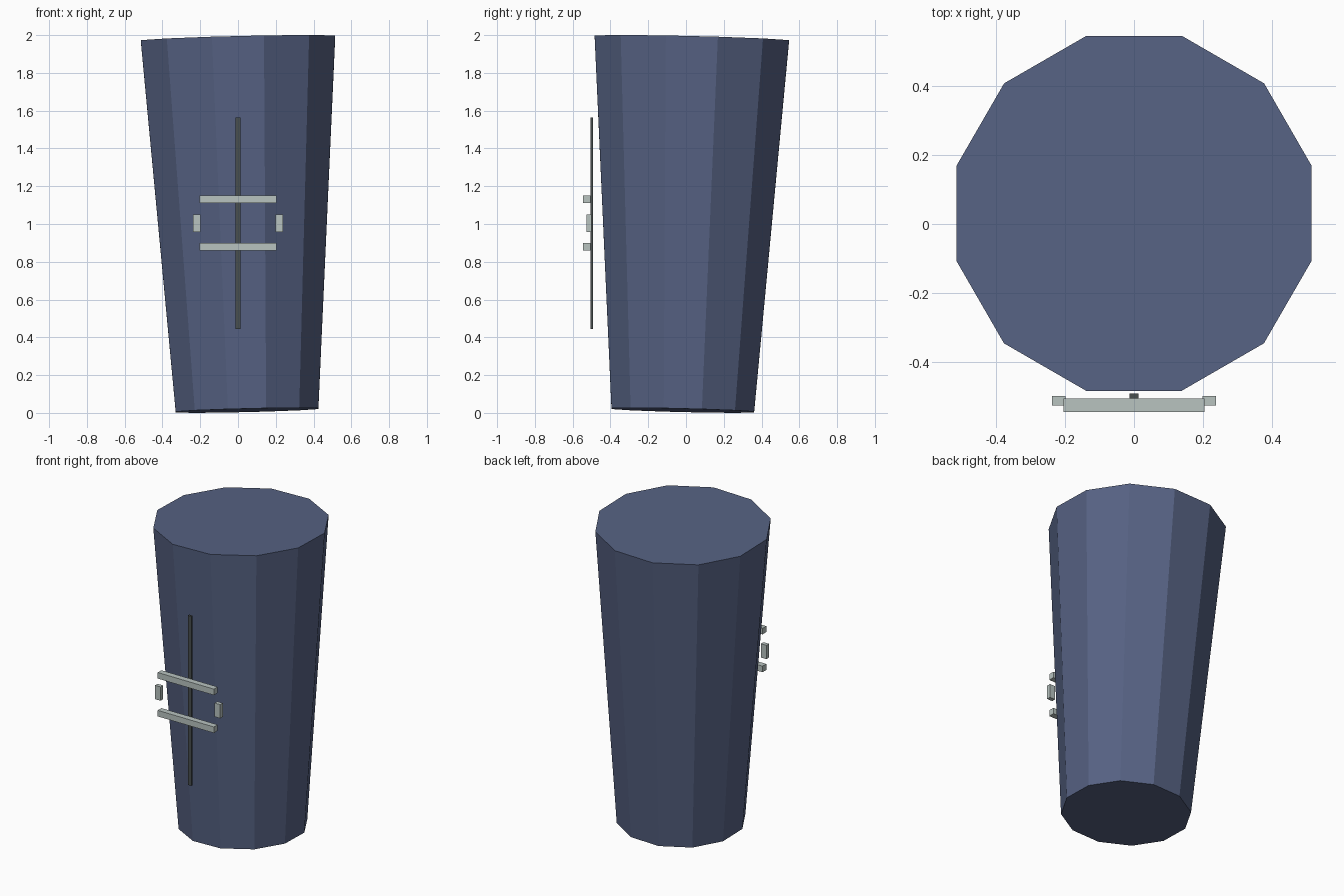
import bpy, math

if "Cube" in bpy.data.objects:
    bpy.data.objects.remove(bpy.data.objects["Cube"])


def material(name, srgb):
    m = bpy.data.materials.new(name)
    lin = [((c / 255 + 0.055) / 1.055) ** 2.4 for c in srgb]
    m.diffuse_color = (*lin, 1)
    m.use_nodes = True
    m.node_tree.nodes["Principled BSDF"].inputs["Base Color"].default_value = m.diffuse_color
    return m


blue = material("slate blue", (86, 98, 131))
grey = material("pale grey", (184, 195, 192))
dark = material("dark grey", (72, 78, 79))


def box(name, lo, hi, mat):
    bpy.ops.mesh.primitive_cube_add(size=1, location=[(a + b) / 2 for a, b in zip(lo, hi)])
    o = bpy.context.object
    o.name = name
    o.scale = [b - a for a, b in zip(lo, hi)]
    o.data.materials.append(mat)
    return o


# Tapered twelve-sided body, leaning slightly
tilt = 0.0243
bpy.ops.mesh.primitive_cone_add(
    vertices=12, radius1=0.391, radius2=0.533, depth=1.97,
    location=(0.024, 0.007, 0.998), rotation=(-tilt, -tilt, 0))
body = bpy.context.object
body.name = "body"
body.data.materials.append(blue)
# Turn the ring so that flat sides face the axes
if min(abs(v.co.x) for v in body.data.vertices) < 0.01:
    for v in body.data.vertices:
        c, s = math.cos(math.pi / 12), math.sin(math.pi / 12)
        x, y = v.co.x, v.co.y
        v.co.x, v.co.y = c * x - s * y, s * x + c * y

# Upright rod in front of the body
box("rod", (-0.013, -0.506, 0.444), (0.013, -0.492, 1.564), dark)

# Pair of horizontal bars
for name, z in (("upper_bar", 1.13), ("lower_bar", 0.88)):
    box(name, (-0.205, -0.545, z - 0.02), (0.205, -0.506, z + 0.02), grey)

# Small side blocks between the bars
for name, s in (("left_block", -1), ("right_block", 1)):
    x = 0.218 * s
    box(name, (x - 0.02, -0.526, 0.958), (x + 0.02, -0.499, 1.049), grey)
